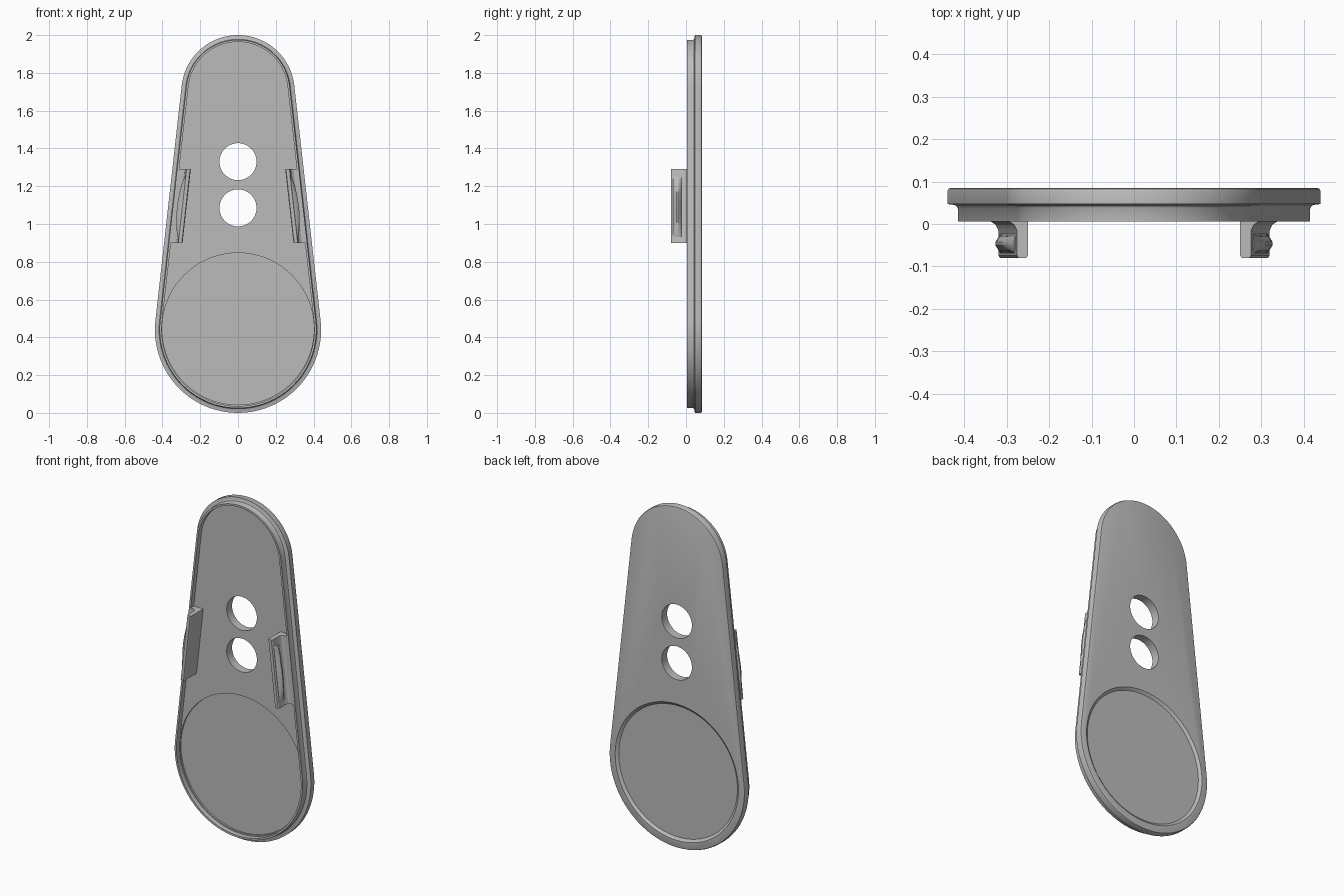
import bpy, bmesh, math
from mathutils import Vector, Matrix

if "Cube" in bpy.data.objects:
    bpy.data.objects.remove(bpy.data.objects["Cube"])

LOW_Z, LOW_R, TOP_Z, TOP_R = 0.44, 0.44, 1.70, 0.30
SLOPE = math.asin((LOW_R - TOP_R) / (TOP_Z - LOW_Z))
FLOOR = 0.035

grey = bpy.data.materials.new("plain grey")
grey.use_nodes = True
grey.diffuse_color = (0.5, 0.5, 0.5, 1)
grey.node_tree.nodes["Principled BSDF"].inputs["Base Color"].default_value = (0.5, 0.5, 0.5, 1)


def finish(name, bm):
    bmesh.ops.recalc_face_normals(bm, faces=bm.faces)
    mesh = bpy.data.meshes.new(name)
    bm.to_mesh(mesh)
    bm.free()
    mesh.materials.append(grey)
    obj = bpy.data.objects.new(name, mesh)
    bpy.context.collection.objects.link(obj)
    return obj


def select(obj):
    bpy.ops.object.select_all(action='DESELECT')
    obj.select_set(True)
    bpy.context.view_layer.objects.active = obj


def smooth(obj):
    select(obj)
    bpy.ops.object.shade_smooth_by_angle(angle=math.radians(30))


def outline(inset, steps=48):
    """Two arcs joined by straight tangents, shrunk by inset."""
    pts = []
    for z, r, start, end in ((TOP_Z, TOP_R, SLOPE, math.pi - SLOPE),
                             (LOW_Z, LOW_R, math.pi - SLOPE, 2 * math.pi + SLOPE)):
        for i in range(steps + 1):
            a = start + (end - start) * i / steps
            pts.append(((r - inset) * math.cos(a), z + (r - inset) * math.sin(a)))
    return pts


def loft(bm, rings):
    """Skin closed rings of points and cap both ends."""
    rings = [[bm.verts.new(p) for p in ring] for ring in rings]
    for a, b in zip(rings, rings[1:]):
        for i in range(len(a)):
            j = (i + 1) % len(a)
            bm.faces.new((a[i], a[j], b[j], b[i]))
    bm.faces.new(rings[0])
    bm.faces.new(rings[-1])


def cut(target, z, r_front, r_back, y_front, y_back):
    """Cut a round, optionally tapered, opening along y."""
    bm = bmesh.new()
    rings = []
    for r, y in ((r_front, y_front), (r_back, y_back)):
        angles = [2 * math.pi * i / 96 for i in range(96)]
        rings.append([(r * math.cos(a), y, z + r * math.sin(a)) for a in angles])
    loft(bm, rings)
    cutter = finish("round_cutter", bm)
    cutter.hide_render = True
    mod = target.modifiers.new("opening", 'BOOLEAN')
    mod.object, mod.operation, mod.solver = cutter, 'DIFFERENCE', 'EXACT'
    select(target)
    bpy.ops.object.modifier_apply(modifier=mod.name)
    bpy.data.objects.remove(cutter)


# Back plate with rounded rear edge, stepped side and thin front lip
section = [(0.009, 0.085), (0.003, 0.083), (0, 0.077), (0, 0.047), (0.016, 0.045),
           (0.022, 0.042), (0.025, 0.036), (0.025, 0.006), (0.036, 0.006), (0.036, FLOOR)]
bm = bmesh.new()
loft(bm, [[(x, y, z) for x, z in outline(inset)] for inset, y in section])
plate = finish("back_plate", bm)

# Two through holes, then a shallow round recess on each side
for z in (1.33, 1.085):
    cut(plate, z, 0.098, 0.098, -0.05, 0.15)
cut(plate, 0.445, 0.402, 0.402, 0.0, FLOOR + 0.01)
cut(plate, 0.445, 0.385, 0.405, 0.073, 0.089)
smooth(plate)

# Side clips, drawn upright and then sheared parallel to the plate edge
CLIP_TOP, CLIP_LOW = 1.29, 0.90
arm = [(0.250, 0.040), (0.250, -0.074), (0.254, -0.080), (0.272, -0.080),
       (0.276, -0.074), (0.276, -0.015), (0.282, -0.002), (0.294, 0.006),
       (0.312, 0.006), (0.312, 0.040)]


def lean(bm, side):
    for v in bm.verts:
        v.co.x = side * (v.co.x + math.tan(SLOPE) * (CLIP_TOP - v.co.z))


for side, label in ((1, "left"), (-1, "right")):
    bm = bmesh.new()
    loft(bm, [[(x, y, z) for x, y in arm] for z in (CLIP_LOW, CLIP_TOP)])
    lean(bm, side)
    smooth(finish(label + "_clip_arm", bm))

    # Swelling ridge along the outer face of the arm
    bm = bmesh.new()
    rings = []
    for i in range(17):
        t = i / 16
        swell = 0.004 + 0.022 * math.sin(math.pi * t) ** 0.7
        z = 0.93 + 0.32 * t
        rings.append([(0.270, -0.070, z), (0.276, -0.068, z), (0.274 + swell * 0.6, -0.062, z),
                      (0.274 + swell, -0.050, z), (0.274 + swell, -0.042, z),
                      (0.274 + swell * 0.6, -0.030, z), (0.276, -0.024, z), (0.270, -0.022, z)])
    loft(bm, rings)
    lean(bm, side)
    smooth(finish(label + "_clip_ridge", bm))
